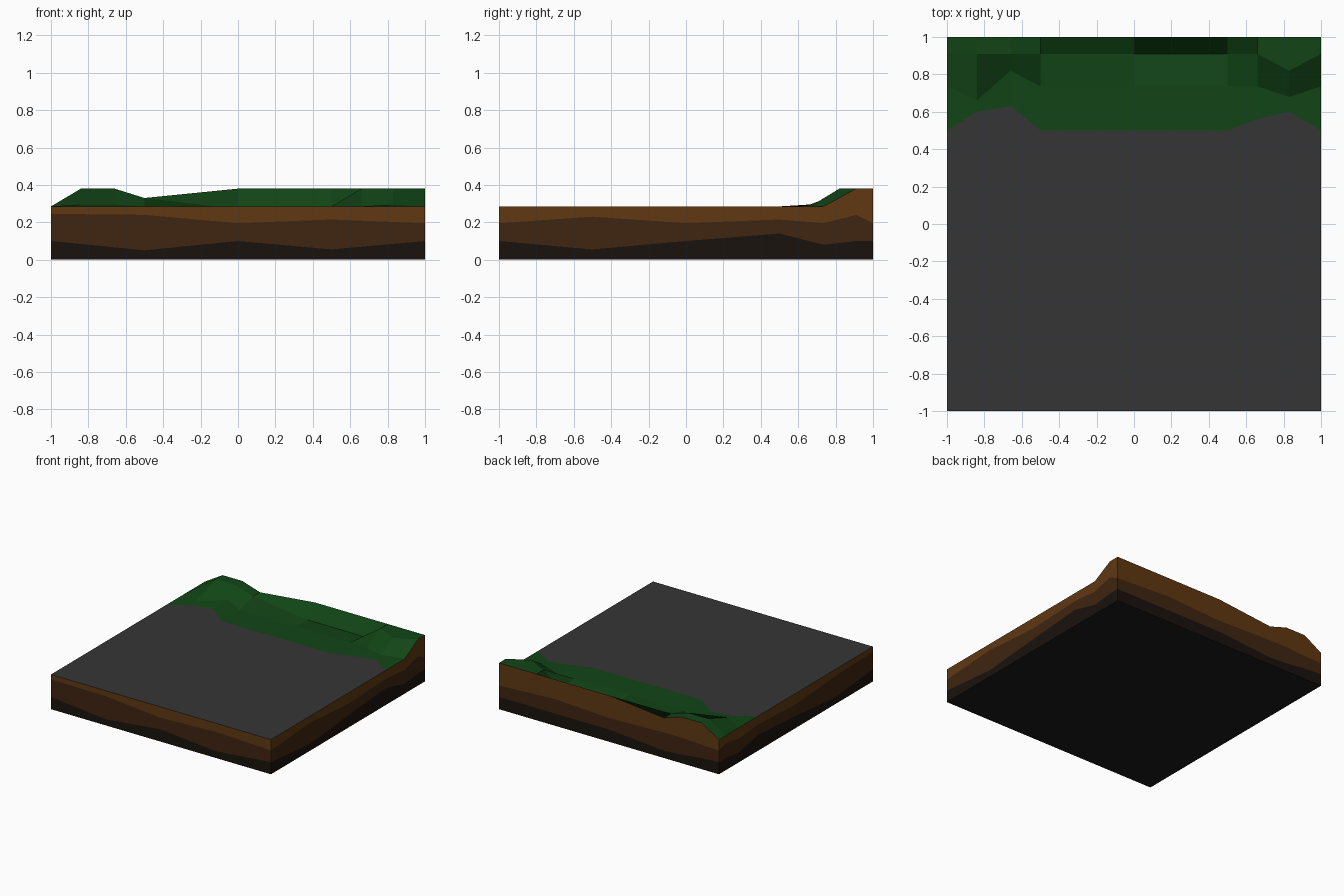
import bpy, bmesh

if "Cube" in bpy.data.objects:
    bpy.data.objects.remove(bpy.data.objects["Cube"])

T, H = 0.285, 0.38          # road level and hill-top level


def mat(name, rgb):
    m = bpy.data.materials.new(name)
    m.diffuse_color = (*rgb, 1)
    m.use_nodes = True
    m.node_tree.nodes["Principled BSDF"].inputs["Base Color"].default_value = m.diffuse_color
    return m


def make(name, polys, material):
    """Build a flat-shaded object from a list of polygons (lists of points)."""
    bm = bmesh.new()
    for p in polys:
        bm.faces.new([bm.verts.new(v) for v in p])
    bmesh.ops.remove_doubles(bm, verts=bm.verts, dist=1e-4)
    me = bpy.data.meshes.new(name)
    bm.to_mesh(me)
    bm.free()
    me.materials.append(material)
    ob = bpy.data.objects.new(name, me)
    bpy.context.collection.objects.link(ob)
    return ob


# Grassy bank: columns along x, rows from road edge to back edge
xs = [-1, -.84, -.66, -.5, 0, .5, .66, .83, 1]
row_y = [
    [.5, .60, .63, .5, .5, .5, .56, .60, .5],
    [.735, .66, .82, .735, .735, .735, .735, .68, .735],
    [.91, .91, .91, .91, .91, .91, .91, .82, .91],
    [1] * 9,
]
row_z = [
    [T] * 9,
    [T, .295, .295, T, T, T, T, .295, T],
    [T, H, H, .33, .27, .27, H, H, H],
    [T, H, H, .33, H, H, H, H, H],
]
rows = [list(zip(xs, y, z)) for y, z in zip(row_y, row_z)]
grass = [[a[i], a[i + 1], b[i + 1], b[i]]
         for a, b in zip(rows, rows[1:]) for i in range(8)]
make("grass_bank", grass, mat("grass", (.006, .06, .008)))

# Road surface filling the rest of the top
make("road_surface", [[(-1, -1, T), (1, -1, T)] + rows[0][::-1]],
     mat("asphalt", (.036, .036, .036)))

# Soil layers: perimeter stations as position along side, two strata heights, top
front = [(-1, .10, .245, T), (-.5, .05, .24, T), (0, .10, .195, T), (.5, .055, .215, T)]
right = [(-1, .10, .195, T), (-.5, .055, .23, T), (0, .10, .195, T), (.5, .14, .215, T),
         (.735, .08, .195, T), (.91, .10, .24, H)]
back = [(1, .10, .195, H), (.5, .10, .22, H), (0, .10, .195, H), (-.5, .06, .21, .33),
        (-.66, .07, .21, H), (-.84, .09, .20, H)]
left = [(1, .10, .195, T), (.91, .10, .22, T), (.735, .08, .195, T), (.5, .13, .215, T),
        (0, .10, .195, T), (-.5, .055, .23, T)]
ring = ([(s[0], -1, *s[1:]) for s in front] + [(1, *s) for s in right]
        + [(s[0], 1, *s[1:]) for s in back] + [(-1, *s) for s in left])
levels = [[(x, y, z) for x, y, *h in ring for z in [([0] + h)[k]]] for k in range(4)]
soils = [("deep_soil", (.010, .006, .004)), ("middle_soil", (.05, .018, .005)),
         ("top_soil", (.115, .04, .006))]
n = len(ring)
for (name, rgb), lo, hi in zip(soils, levels, levels[1:]):
    make(name, [[lo[i], lo[(i + 1) % n], hi[(i + 1) % n], hi[i]] for i in range(n)],
         mat(name, rgb))

# Underside
make("underside", [[(-1, -1, 0), (-1, 1, 0), (1, 1, 0), (1, -1, 0)]],
     mat("underside", (.011, .011, .011)))
